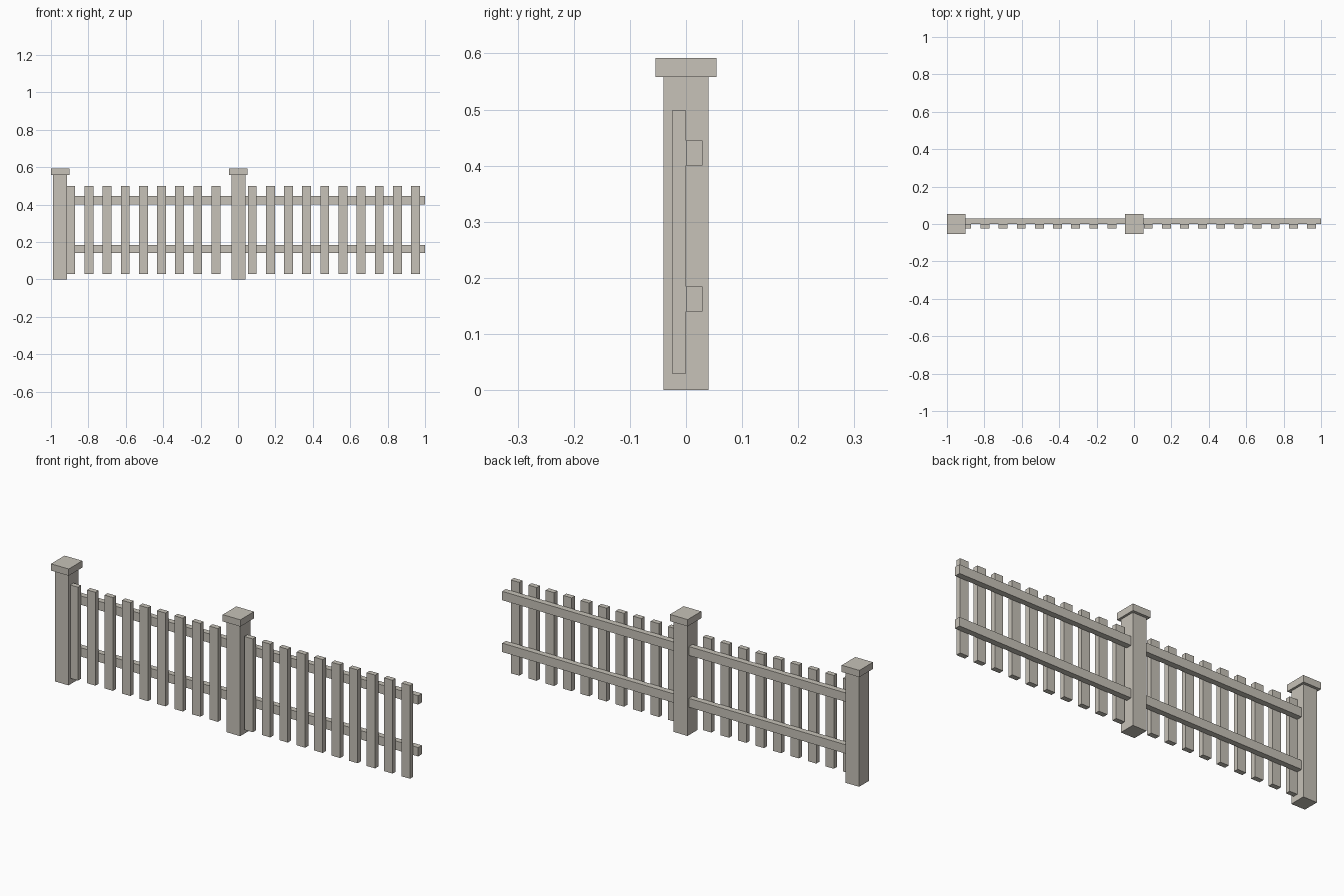
import bpy
import bmesh
from mathutils import Matrix, Vector

if "Cube" in bpy.data.objects:
    bpy.data.objects.remove(bpy.data.objects["Cube"])

wood = bpy.data.materials.new("weathered wood")
wood.diffuse_color = (0.57, 0.54, 0.48, 1)
wood.use_nodes = True
wood.node_tree.nodes["Principled BSDF"].inputs["Base Color"].default_value = wood.diffuse_color


def box(name, x, y, z):
    """Box spanning the (min, max) range given on each axis."""
    lo, hi = (Vector(p) for p in zip(x, y, z))
    bm = bmesh.new()
    bmesh.ops.create_cube(bm, size=1, matrix=Matrix.Translation((lo + hi) / 2)
                          @ Matrix.Diagonal((*(hi - lo), 1)))
    mesh = bpy.data.meshes.new(name)
    bm.to_mesh(mesh)
    bm.free()
    mesh.materials.append(wood)
    obj = bpy.data.objects.new(name, mesh)
    bpy.context.collection.objects.link(obj)
    return obj


# Posts with overhanging flat caps
POSTS = (-0.951, 0.002)
for px in POSTS:
    box("post", (px - 0.038, px + 0.038), (-0.04, 0.04), (0, 0.558))
    box("post_cap", (px - 0.049, px + 0.049), (-0.054, 0.054), (0.558, 0.592))

# Two rails along the back of the pickets
for z in (0.14, 0.40):
    box("rail", (POSTS[0], 1.0), (0, 0.029), (z, z + 0.0445))

# Evenly spaced pickets, leaving out the one that would fall inside a post
for i in range(20):
    cx = 0.949 - 0.097 * i
    if any(abs(cx - px) < 0.035 for px in POSTS):
        continue
    box("picket", (cx - 0.0235, cx + 0.0235), (-0.025, 0), (0.03, 0.498))
